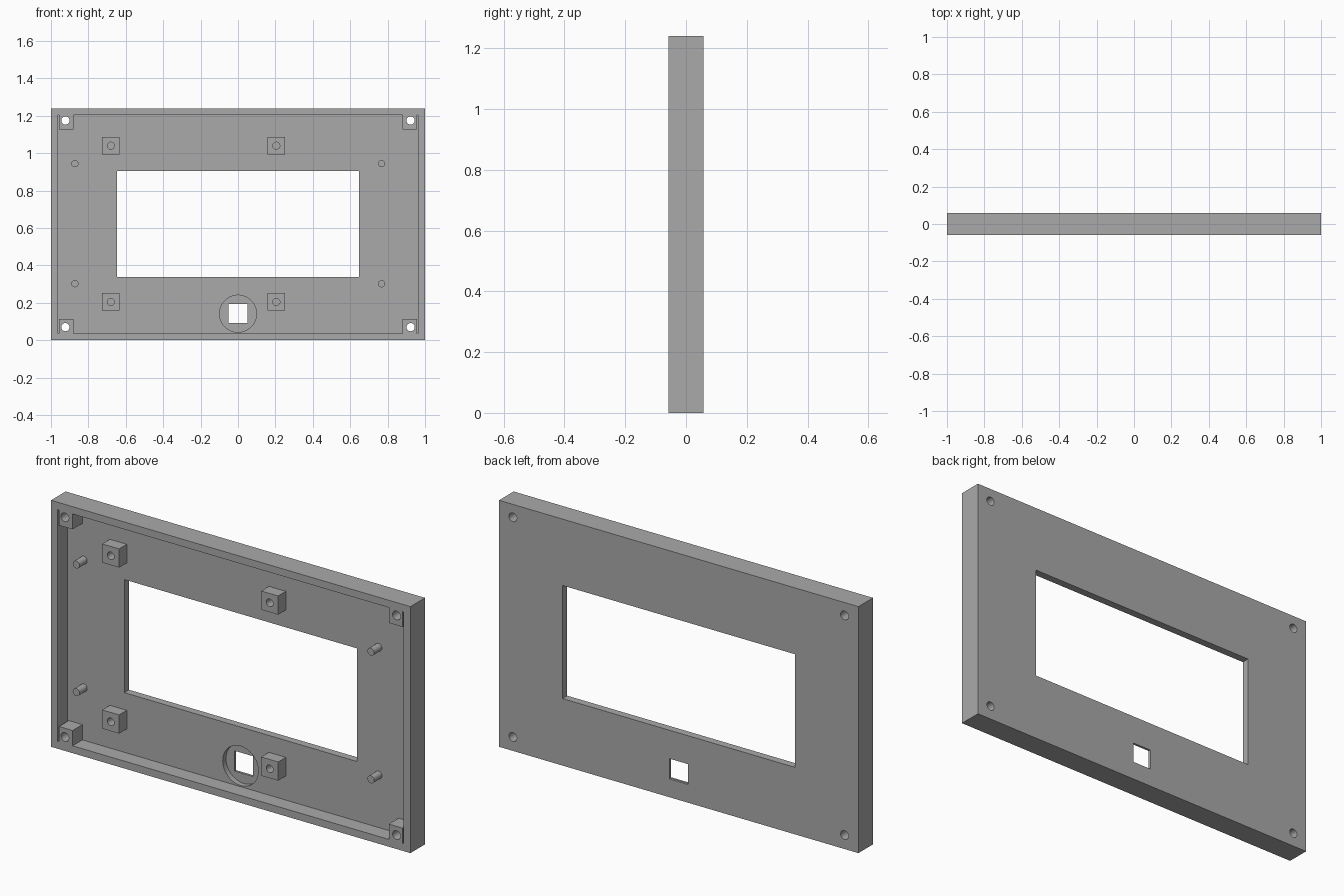
import bpy
from mathutils import Matrix, Vector
from math import pi

if "Cube" in bpy.data.objects:
    bpy.data.objects.remove(bpy.data.objects["Cube"], do_unlink=True)

# Main dimensions
HEIGHT = 1.24
FRONT, BACK = -0.058, 0.058
WALL = 0.037
FLOOR = BACK - 0.038      # inner face of the panel
TIP = FRONT + 0.017       # front end of pegs and standoffs
OUT = 0.1                 # overshoot for through cuts

grey = bpy.data.materials.new("plain grey")
grey.use_nodes = True
grey.diffuse_color = (0.4, 0.4, 0.4, 1)
grey.node_tree.nodes["Principled BSDF"].inputs["Base Color"].default_value = (0.4, 0.4, 0.4, 1)


def finish(obj, name):
    obj.name = obj.data.name = name
    obj.data.materials.clear()
    obj.data.materials.append(grey)
    return obj


def box(name, x0, x1, y0, y1, z0, z1):
    bpy.ops.mesh.primitive_cube_add(size=1)
    obj = bpy.context.object
    centre = Vector((x0 + x1, y0 + y1, z0 + z1)) / 2
    obj.data.transform(Matrix.Translation(centre) @ Matrix.Diagonal((x1 - x0, y1 - y0, z1 - z0, 1)))
    return finish(obj, name)


def rod(name, x, z, radius, y0, y1, sides=32):
    bpy.ops.mesh.primitive_cylinder_add(vertices=sides, radius=radius, depth=y1 - y0)
    obj = bpy.context.object
    obj.data.transform(Matrix.Translation((x, (y0 + y1) / 2, z)) @ Matrix.Rotation(pi / 2, 4, "X"))
    return finish(obj, name)


def cut(obj, *cutters):
    for cutter in cutters:
        cutter.hide_render = True
        mod = obj.modifiers.new("cut", "BOOLEAN")
        mod.operation, mod.solver, mod.object = "DIFFERENCE", "EXACT", cutter
    graph = bpy.context.evaluated_depsgraph_get()
    mesh = bpy.data.meshes.new_from_object(obj.evaluated_get(graph))
    obj.modifiers.clear()
    obj.data = mesh
    for cutter in cutters:
        bpy.data.objects.remove(cutter, do_unlink=True)


def smooth(obj):
    bpy.ops.object.select_all(action="DESELECT")
    obj.select_set(True)
    bpy.context.view_layer.objects.active = obj
    bpy.ops.object.shade_smooth_by_angle()


def screw_hole(sx, z):
    return rod("hole_cutter", sx * 0.923, z, 0.022, -OUT, OUT)


# Tray: panel with rim, display window, sensor pocket and screw holes
corners = [(sx, z) for sx in (-1, 1) for z in (0.07, HEIGHT - 0.065)]
tray = box("tray", -1, 1, FRONT, BACK, 0, HEIGHT)
cut(tray,
    box("cavity_cutter", WALL - 1, 1 - WALL, -OUT, FLOOR, WALL, HEIGHT - WALL),
    box("window_cutter", -0.647, 0.647, -OUT, OUT, 0.337, 0.906),
    rod("pocket_cutter", 0, 0.142, 0.099, -OUT, BACK - 0.012, 64),
    box("sensor_cutter", -0.051, 0.051, -OUT, OUT, 0.092, 0.194),
    *[screw_hole(sx, z) for sx, z in corners])
smooth(tray)

# Corner screw blocks, each with a thin gap to the side wall
for sx, z in corners:
    xa, xb = sorted((sx * 0.88, sx * 0.956))
    low = z < HEIGHT / 2
    z0 = WALL if low else HEIGHT - WALL - 0.077
    block = box(f"{'lower' if low else 'upper'}_{'left' if sx > 0 else 'right'}_screw_block",
                xa, xb, FRONT, FLOOR, z0, z0 + 0.077)
    cut(block, screw_hole(sx, z))
    smooth(block)

# Square standoffs with blind holes
for x in (-0.68, 0.205):
    for z in (0.205, 1.04):
        post = box("standoff", x - 0.047, x + 0.047, TIP, FLOOR, z - 0.047, z + 0.047)
        cut(post, rod("pilot_cutter", x, z, 0.019, -OUT, FLOOR - 0.005))
        smooth(post)

# Round locating pegs
for x in (-0.872, 0.768):
    for z in (0.302, 0.944):
        smooth(rod("peg", x, z, 0.019, TIP, FLOOR))
